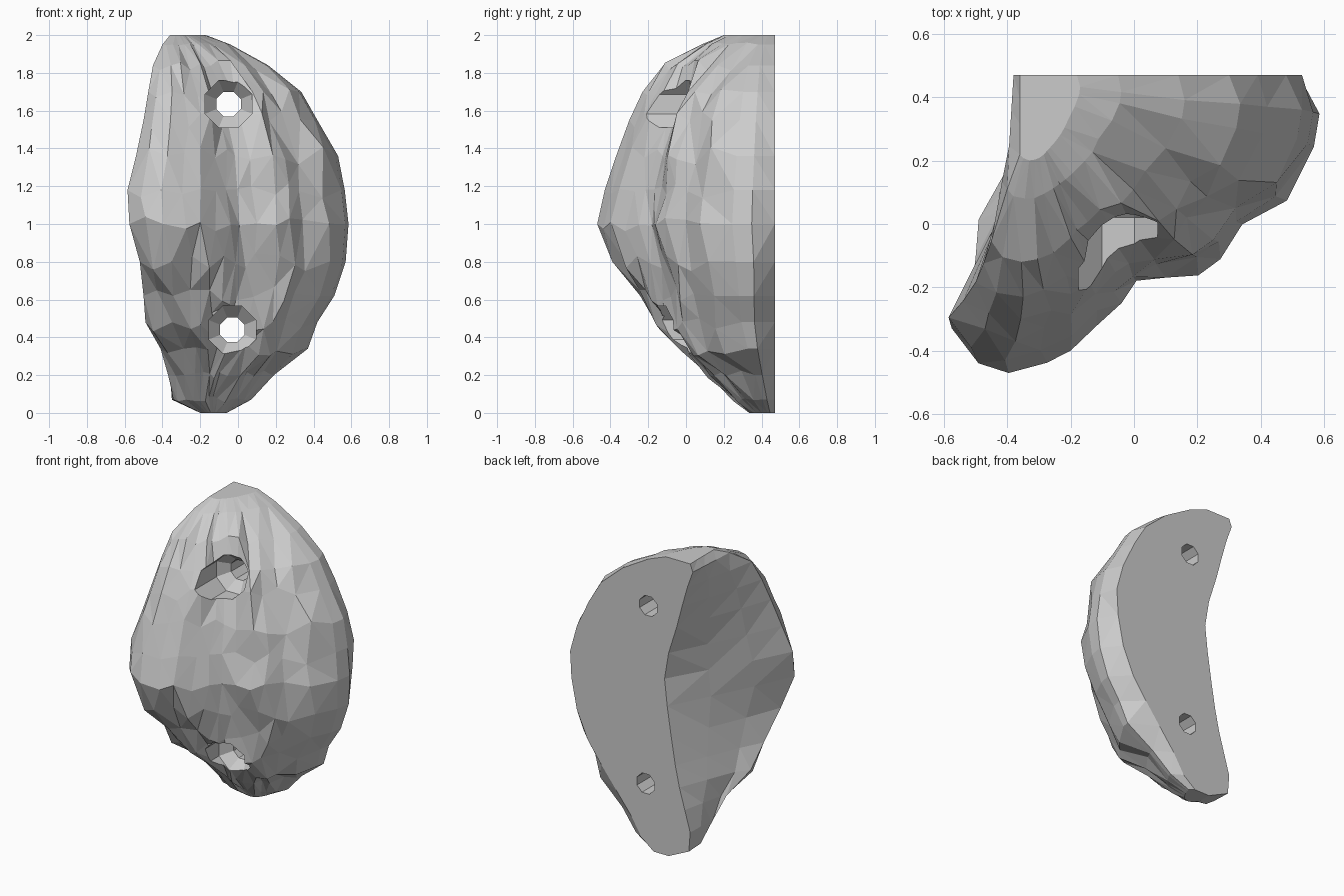
import bpy, bmesh, math, random
from mathutils import Vector

if "Cube" in bpy.data.objects:
    bpy.data.objects.remove(bpy.data.objects["Cube"])

random.seed(7)
BACK_Y = 0.47

# Height levels: z, left x, right x, back-face left x, back-face right x, depth
LEVELS = [
    (0.00, -.20, -.06, -.20, -.09, .14),
    (0.07, -.34, .07, -.35, 0, .23),
    (0.20, -.37, .19, -.36, .08, .37),
    (0.34, -.41, .37, -.32, .19, .51),
    (0.48, -.49, .42, -.28, .30, .66),
    (0.62, -.50, .51, -.25, .40, .75),
    (0.80, -.52, .57, -.22, .48, .86),
    (1.00, -.575, .585, -.19, .52, .94),
    (1.18, -.585, .565, -.17, .53, .90),
    (1.36, -.54, .53, -.20, .48, .84),
    (1.55, -.50, .42, -.26, .39, .77),
    (1.70, -.475, .335, -.30, .30, .70),
    (1.84, -.45, .16, -.34, .14, .59),
    (1.95, -.40, -.04, -.38, -.05, .39),
    (2.00, -.36, -.17, -.36, -.18, .27),
]

# Front profile: fraction across the width, fraction of the depth
PROFILE = [(0, .85), (.06, .965), (.155, 1), (.25, .955), (.33, .915), (.40, .84),
           (.45, .76), (.50, .705), (.57, .68), (.67, .655), (.74, .60), (.80, .50),
           (.91, .415), (.985, .24), (1, .13)]


def section(z, xl, xr, xb, xo, d):
    """One horizontal outline: back face, side hollow, ridged front."""
    low = max(0, min(1, (0.75 - z) / 0.4)) * .8
    high = max(0, min(1, (z - 1.72) / 0.25)) * .8
    end = z in (0.0, 2.0)
    wobble = 0 if end else .017 * min(1, (xr - xl) / .9) ** 1.5
    pts = [Vector((xb, BACK_Y, z))]
    for t in (.35, .7):
        pts.append(Vector((xb + (xl - xb) * t, BACK_Y - d * .82 * t, z)))
    for u, v in PROFILE:
        v += (1 - 2.2 * (u - .45) ** 2 - v) * low * min(1, (1 - u) * 6 + .3)
        v += (1 - 1.3 * (u - .2) ** 2 - v) * high * min(1, (1 - u) * 6 + .3)
        p = Vector((xl + (xr - xl) * u, BACK_Y - d * v, z))
        if 0 < u < .98 and u != .155:
            p += Vector((random.uniform(-1, 1), random.uniform(-1, 1),
                         random.uniform(-3, 3))) * wobble
        pts.append(p)
    pts.append(Vector((xo, BACK_Y, z)))
    return pts


def loft(name, rings):
    """Closed mesh skinned through rings of equal point count."""
    bm = bmesh.new()
    rows = [[bm.verts.new(p) for p in ring] for ring in rings]
    n = len(rows[0])
    for a, b in zip(rows, rows[1:]):
        for i in range(n):
            j = (i + 1) % n
            bm.faces.new((a[i], a[j], b[j], b[i]))
    bm.faces.new(rows[0][::-1])
    bm.faces.new(rows[-1])
    bmesh.ops.triangulate(bm, faces=bm.faces[:])
    bmesh.ops.recalc_face_normals(bm, faces=bm.faces[:])
    me = bpy.data.meshes.new(name)
    bm.to_mesh(me)
    bm.free()
    ob = bpy.data.objects.new(name, me)
    bpy.context.collection.objects.link(ob)
    return ob


# Rock-like grip body
body = loft("climbing_grip", [section(*row) for row in LEVELS])


# Countersunk bolt holes running front to back
def bolt_cutter(name, x, z):
    rings = []
    for y, r in ((-.8, .135), (.02, .135), (.09, .07), (.7, .07)):
        rings.append([Vector((x + r * math.cos(a), y, z + r * math.sin(a)))
                      for a in (math.tau * (i + .5) / 8 for i in range(8))])
    return loft(name, rings)


for name, x, z in (("upper_bolt_cutter", -.05, 1.635), ("lower_bolt_cutter", -.03, .44)):
    cutter = bolt_cutter(name, x, z)
    mod = body.modifiers.new(name, "BOOLEAN")
    mod.operation = "DIFFERENCE"
    mod.solver = "EXACT"
    mod.object = cutter
    bpy.context.view_layer.objects.active = body
    bpy.ops.object.modifier_apply(modifier=name)
    bpy.data.objects.remove(cutter)
